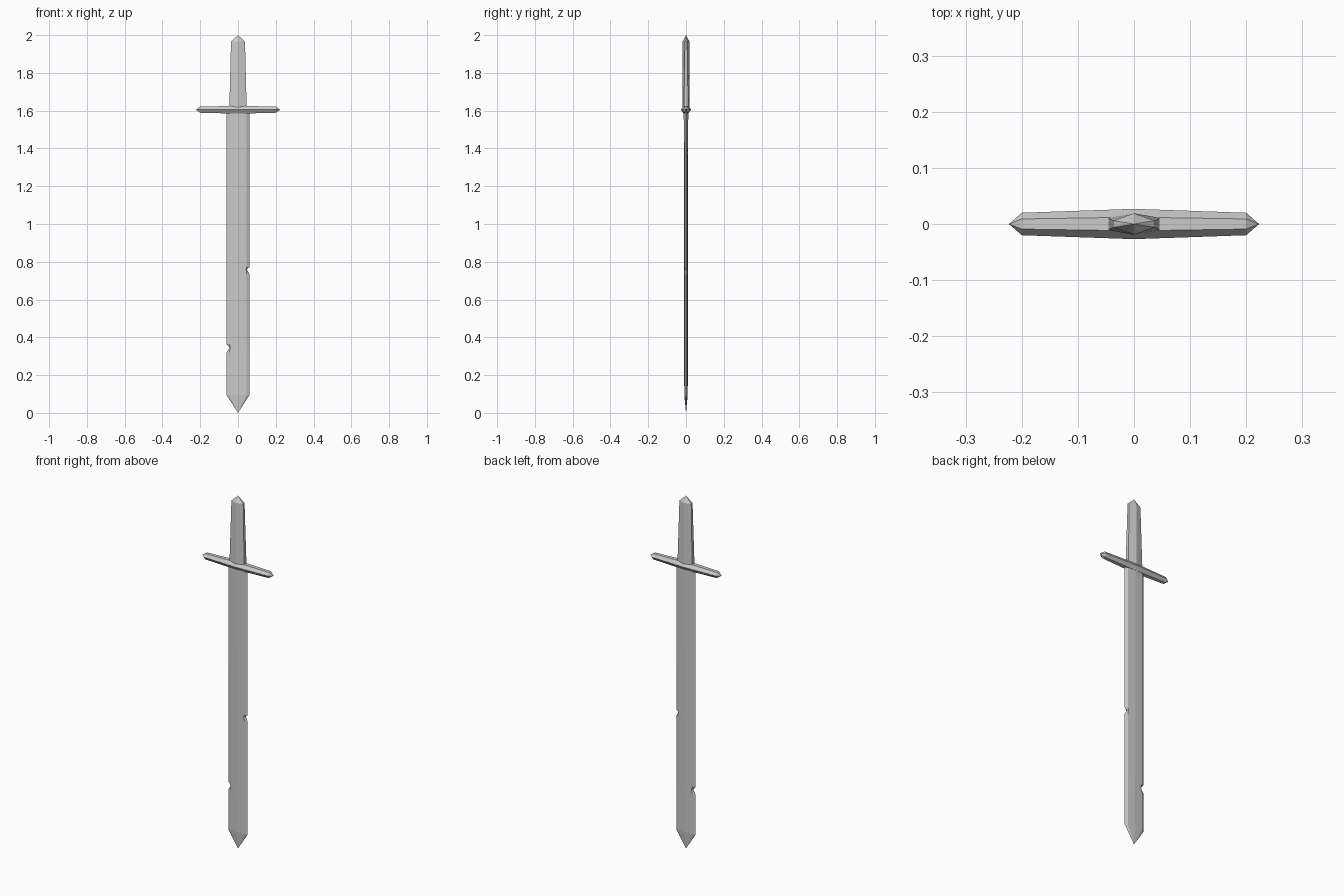
import bpy, bmesh
from mathutils import Vector

if "Cube" in bpy.data.objects:
    bpy.data.objects.remove(bpy.data.objects["Cube"])

steel = bpy.data.materials.new("grey steel")
steel.diffuse_color = (0.6, 0.6, 0.6, 1)
steel.use_nodes = True
steel.node_tree.nodes["Principled BSDF"].inputs["Base Color"].default_value = steel.diffuse_color


def loft(name, rings):
    """Skin a closed solid through rings of points; a one-point ring is a tip."""
    bm = bmesh.new()
    loops = [[bm.verts.new(Vector(p)) for p in r] for r in rings]
    for a, b in zip(loops, loops[1:]):
        n = max(len(a), len(b))
        for i in range(n):
            j = (i + 1) % n
            if len(a) == 1:
                bm.faces.new((a[0], b[j], b[i]))
            elif len(b) == 1:
                bm.faces.new((a[i], a[j], b[0]))
            else:
                bm.faces.new((a[i], a[j], b[j], b[i]))
    for end in (loops[0], loops[-1]):
        if len(end) > 2:
            bm.faces.new(end)
    bmesh.ops.recalc_face_normals(bm, faces=bm.faces[:])
    mesh = bpy.data.meshes.new(name)
    bm.to_mesh(mesh)
    bm.free()
    mesh.materials.append(steel)
    obj = bpy.data.objects.new(name, mesh)
    bpy.context.collection.objects.link(obj)
    return obj


# Blade: ridged section with sharp bevelled edges, nicked once on each side
def blade_ring(z, left=0.061, right=0.061):
    t = 0.009 + 0.003 * z / 1.6
    bl, br = min(0.046, left - 0.004), min(0.046, right - 0.004)
    e = t * 0.75
    return [(-left, 0, z), (-bl, -e, z), (0, -t, z), (br, -e, z),
            (right, 0, z), (br, e, z), (0, t, z), (-bl, e, z)]


blade = [[(0, 0, 0)], blade_ring(0.095),
         blade_ring(0.32), blade_ring(0.345, left=0.044), blade_ring(0.365),
         blade_ring(0.735), blade_ring(0.76, right=0.047), blade_ring(0.772),
         blade_ring(1.605)]
loft("blade", blade)


# Crossguard: six-sided bar, thickest in the middle, with pointed ends
def guard_ring(x, y, h):
    return [(x, -y, 1.605), (x, -y * 0.45, 1.605 + h), (x, y * 0.45, 1.605 + h),
            (x, y, 1.605), (x, y * 0.45, 1.605 - h), (x, -y * 0.45, 1.605 - h)]


loft("crossguard", [[(-0.223, 0, 1.605)], guard_ring(-0.2, 0.02, 0.016),
                    guard_ring(0, 0.027, 0.021), guard_ring(0.2, 0.02, 0.016),
                    [(0.223, 0, 1.605)]])


# Grip: tapering six-sided section ending in a low point
def grip_ring(z, w, side, mid):
    return [(-w, -side, z), (0, -mid, z), (w, -side, z),
            (w, side, z), (0, mid, z), (-w, side, z)]


loft("grip", [grip_ring(1.605, 0.046, 0.011, 0.018),
              grip_ring(1.965, 0.037, 0.006, 0.019), [(0, 0, 2.0)]])
